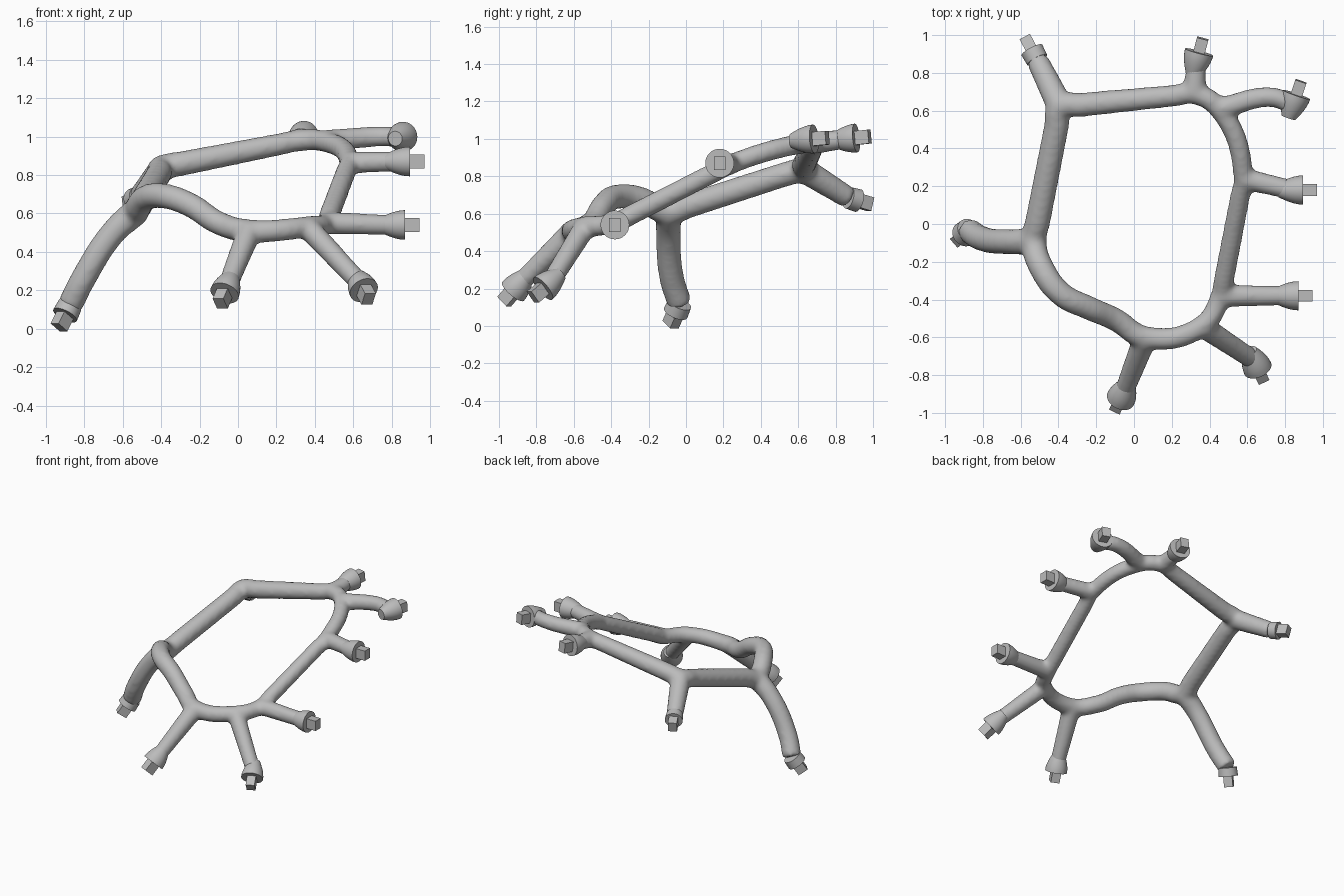
import bpy, bmesh, math
from mathutils import Vector, Matrix

cube = bpy.data.objects.get("Cube")
if cube:
    bpy.data.objects.remove(cube)

grey = bpy.data.materials.new("plain grey")
grey.use_nodes = True
COLOUR = (0.5, 0.5, 0.5, 1)
grey.diffuse_color = COLOUR
grey.node_tree.nodes["Principled BSDF"].inputs["Base Color"].default_value = COLOUR

# Joints where the loop turns or a branch leaves it
back_left_joint = Vector((-.39, .62, .84))
back_joint = Vector((.32, .69, .98))
back_right_joint = Vector((.45, .61, .975))
right_joint = Vector((.58, .24, .865))
front_right_joint = Vector((.46, -.38, .55))
corner_joint = Vector((.36, -.54, .53))
front_joint = Vector((.06, -.6, .51))
left_joint = Vector((-.53, -.09, .61))


def straight_bar(start, end):
    """The start joint and two points that keep the bar straight."""
    return [start, start.lerp(end, .15), start.lerp(end, .85)]


def loop_radius(point):
    """The loop is thicker towards its right-hand end."""
    return .061 - .013 * point.x


def add_tube(curve, points, radii, cyclic=False):
    spline = curve.splines.new("BEZIER")
    spline.bezier_points.add(len(points) - 1)
    for knot, point, radius in zip(spline.bezier_points, points, radii):
        knot.co = point
        knot.radius = radius
        knot.handle_left_type = knot.handle_right_type = "AUTO"
    spline.use_cyclic_u = cyclic


def link_mesh(name, bm, matrix):
    bmesh.ops.recalc_face_normals(bm, faces=bm.faces)
    mesh = bpy.data.meshes.new(name)
    bm.to_mesh(mesh)
    bm.free()
    mesh.materials.append(grey)
    obj = bpy.data.objects.new(name, mesh)
    obj.matrix_world = matrix
    bpy.context.collection.objects.link(obj)
    return obj


def select_only(obj):
    bpy.ops.object.select_all(action="DESELECT")
    bpy.context.view_layer.objects.active = obj
    obj.select_set(True)


def lathe(profile):
    """Closed solid of revolution about local z."""
    bm = bmesh.new()
    verts = [bm.verts.new((r, 0, z)) for r, z in profile]
    edges = [bm.edges.new(pair) for pair in zip(verts, verts[1:])]
    bmesh.ops.spin(bm, geom=verts + edges, cent=(0, 0, 0), axis=(0, 0, 1),
                   angle=math.tau, steps=32)
    bmesh.ops.remove_doubles(bm, verts=bm.verts, dist=.0001)
    return bm


def dome_cup(radius):
    """Rounded back that widens to a flat end."""
    steps = [i / 6 for i in range(7)]
    profile = [(radius * (.5 + .5 * math.sin(t * math.pi / 2)), .13 * (t - 1)) for t in steps]
    return lathe([(0, -.13)] + profile + [(0, 0)])


def plain_cup(radius):
    """Short straight collar with a flat end."""
    return lathe([(0, -.06), (radius * .95, -.06), (radius, 0), (0, 0)])


def add_branch(name, joint, centre, direction, via=(), thickness=.053, cup=dome_cup, size=.077):
    """Tube from a joint to an end cup that carries a square peg."""
    centre = Vector(centre)
    direction = Vector(direction).normalized()
    path = [joint, *via, centre - direction * .06]
    radii = [loop_radius(joint) * 1.08] + [thickness] * (len(path) - 1)
    add_tube(curve, path, radii)
    place = Matrix.Translation(centre) @ direction.to_track_quat("Z", "Y").to_matrix().to_4x4()
    end = link_mesh(name + "_cup", cup(size), place)
    select_only(end)
    bpy.ops.object.shade_smooth_by_angle(angle=math.radians(40))
    peg = bmesh.new()
    bmesh.ops.create_cube(peg, size=1)
    bmesh.ops.scale(peg, vec=(.062, .074, .09), verts=peg.verts)
    bmesh.ops.translate(peg, vec=(0, 0, .03), verts=peg.verts)
    link_mesh(name + "_peg", peg, place)


curve = bpy.data.curves.new("tube_frame", "CURVE")
curve.dimensions = "3D"
curve.bevel_depth = 1
curve.bevel_resolution = 6
curve.use_fill_caps = True

# Closed loop, with a raised wave between the front and left joints
wave = [Vector(p) for p in ((-.1, -.505, .55), (-.25, -.44, .645),
                            (-.38, -.375, .69), (-.48, -.25, .68))]
loop = [*straight_bar(back_left_joint, back_joint), back_joint, back_right_joint,
        *straight_bar(right_joint, front_right_joint), front_right_joint, corner_joint,
        front_joint, *wave, *straight_bar(left_joint, back_left_joint)]
add_tube(curve, loop, [loop_radius(p) for p in loop], cyclic=True)

# Branches with their ends
add_branch("left", left_joint, (-.9, -.055, .07), (-.4, -.35, -.8), thickness=.067,
           via=[(-.65, -.095, .5), (-.81, -.075, .25)], cup=plain_cup, size=.068)
add_branch("back_left", back_left_joint, (-.54, .92, .67), (-.45, .85, -.25),
           thickness=.06, cup=plain_cup, size=.062)
add_branch("back", back_joint, (.345, .91, 1.005), (.25, .95, .1))
add_branch("back_right", back_right_joint, (.86, .685, 1), (.32, .93, .08),
           via=[(.74, .67, 1)])
add_branch("right", right_joint, (.895, .18, .87), (1, 0, 0))
add_branch("front_right", front_right_joint, (.87, -.38, .54), (1, 0, 0))
add_branch("front_corner", corner_joint, (.655, -.765, .2), (.3, -.65, -.55))
add_branch("front", front_joint, (-.07, -.925, .185), (-.3, -.62, -.72))

# Blend loop and branches into one smooth frame
frame = bpy.data.objects.new("tube_frame", curve)
bpy.context.collection.objects.link(frame)
select_only(frame)
bpy.ops.object.convert(target="MESH")
frame = bpy.context.view_layer.objects.active
frame.data.materials.clear()
frame.data.materials.append(grey)
remesh = frame.modifiers.new("blend", "REMESH")
remesh.mode = "VOXEL"
remesh.voxel_size = .015
remesh.use_smooth_shade = True
smooth = frame.modifiers.new("soften", "SMOOTH")
smooth.factor = .5
smooth.iterations = 10
